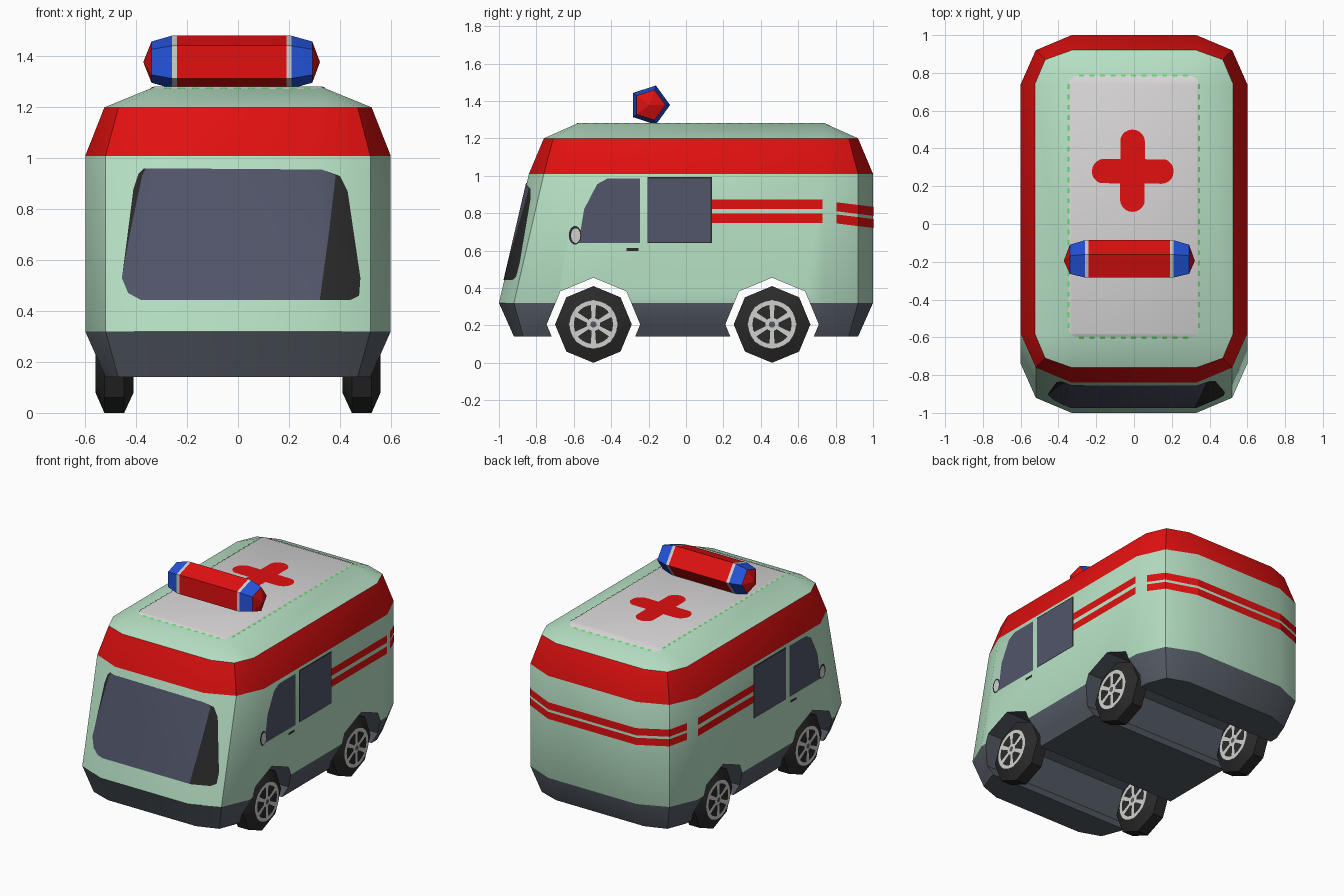
import bpy, bmesh, math
from mathutils import Vector

if "Cube" in bpy.data.objects:
    bpy.data.objects.remove(bpy.data.objects["Cube"])


def material(name, r, g, b):
    lin = [(c / 255 / 12.92) if c < 10 else ((c / 255 + 0.055) / 1.055) ** 2.4 for c in (r, g, b)]
    m = bpy.data.materials.new(name)
    m.diffuse_color = (*lin, 1)
    m.use_nodes = True
    m.node_tree.nodes["Principled BSDF"].inputs["Base Color"].default_value = m.diffuse_color
    return m


GREEN = material("mint_green", 182, 224, 196)
RED = material("red", 226, 16, 16)
GREY = material("slate_grey", 84, 91, 100)
GLASS = material("window_glass", 82, 86, 106)
DARK = material("rubber_black", 42, 42, 42)
SILVER = material("silver", 208, 208, 205)
PANEL = material("roof_white", 216, 214, 215)
BLUE = material("blue", 36, 84, 220)
LIME = material("bright_green", 100, 215, 110)


def make(name, bm, mats, angle=30):
    me = bpy.data.meshes.new(name)
    bm.to_mesh(me)
    bm.free()
    for m in mats:
        me.materials.append(m)
    ob = bpy.data.objects.new(name, me)
    bpy.context.collection.objects.link(ob)
    smooth(ob, angle)
    return ob


def smooth(ob, angle):
    bpy.ops.object.select_all(action='DESELECT')
    ob.select_set(True)
    bpy.context.view_layer.objects.active = ob
    if angle:
        bpy.ops.object.shade_smooth_by_angle(angle=math.radians(angle))


def skin(rings, slots=None):
    """Closed mesh through a list of equal point rings; slots = material per band."""
    bm = bmesh.new()
    vs = [[bm.verts.new(p) for p in ring] for ring in rings]
    n = len(rings[0])
    for k in range(len(vs) - 1):
        for i in range(n):
            j = (i + 1) % n
            f = bm.faces.new((vs[k][i], vs[k][j], vs[k + 1][j], vs[k + 1][i]))
            f.material_index = slots[k] if slots else 0
    for ring in (vs[0], vs[-1]):
        f = bm.faces.new(ring)
        f.material_index = slots[0 if ring is vs[0] else -1] if slots else 0
    bmesh.ops.remove_doubles(bm, verts=bm.verts, dist=0.0005)
    bmesh.ops.recalc_face_normals(bm, faces=bm.faces)
    return bm


def lathe(profile, n, cy, cz, slots=None):
    """Revolve (x, radius) points about an axis along x."""
    return skin([[(x, cy + max(r, 1e-5) * math.cos(math.tau * i / n),
                   cz + max(r, 1e-5) * math.sin(math.tau * i / n)) for i in range(n)]
                 for x, r in profile], slots)


# Body shell: rounded-corner rings, the upper ones leaning back at the front
def ring(z, hx, mx, my, length, shift):
    corner = [(hx, 0.74), (mx, my), (0.33, length)]
    back = corner + [(-x, y) for x, y in reversed(corner)]
    front = [(x, -y + shift) for x, y in reversed(back)]
    return [(x, y, z) for x, y in back + front]


SHELL = skin([ring(0.14, 0.52, 0.47, 0.87, 0.92, 0),
              ring(0.32, 0.60, 0.52, 0.92, 1.00, 0),
              ring(1.01, 0.60, 0.52, 0.92, 1.00, 0.16),
              ring(1.20, 0.525, 0.47, 0.87, 0.92, 0.16),
              ring(1.28, 0.33, 0.33, 0.74, 0.74, 0.16)])
AXLES = {"front": -0.495, "rear": 0.46}
AXLE_Z = 0.205

body = make("body", SHELL.copy(), [GREEN, RED, GREY], 0)
for y in AXLES.values():
    # Wheel arches run through the full width
    cutter = make("arch_cutter", lathe([(-0.8, 0.25), (0.8, 0.25)], 8, y, AXLE_Z), [], 0)
    cutter.hide_render = True
    mod = body.modifiers.new("arch", 'BOOLEAN')
    mod.operation, mod.solver, mod.object = 'DIFFERENCE', 'EXACT', cutter
    bpy.context.view_layer.objects.active = body
    bpy.ops.object.modifier_apply(modifier=mod.name)
    bpy.data.objects.remove(cutter)
for p in body.data.polygons:
    c, n = p.center, p.normal
    arch = abs(n.x) < 0.01 and any(math.hypot(c.y - y, c.z - AXLE_Z) < 0.25 for y in AXLES.values())
    p.material_index = 2 if c.z < 0.32 or arch else 1 if 1.01 < c.z < 1.20 and abs(n.z) < 0.7 else 0
smooth(body, 30)


def decal(name, mat, facing, outlines, lift=0.002, limit=0.3):
    """Thin skins cut out of the shell by convex outlines seen along one axis."""
    facing = Vector(facing)
    axis = max(range(3), key=lambda i: abs(facing[i]))
    u, v = [i for i in range(3) if i != axis]
    out = bmesh.new()
    for pts in outlines:
        bm = SHELL.copy()
        bm.normal_update()
        away = [f for f in bm.faces if f.normal.dot(facing) < limit]
        bmesh.ops.delete(bm, geom=away, context='FACES')
        pairs = list(zip(pts, pts[1:] + pts[:1]))
        turn = 1 if sum(a[0] * b[1] - b[0] * a[1] for a, b in pairs) > 0 else -1
        for a, b in pairs:
            co, no = Vector(), Vector()
            co[u], co[v] = a
            no[u], no[v] = (b[1] - a[1]) * turn, (a[0] - b[0]) * turn
            bmesh.ops.bisect_plane(bm, geom=bm.verts[:] + bm.edges[:] + bm.faces[:], dist=1e-6,
                                   plane_co=co, plane_no=no, clear_outer=True)
        bm.normal_update()
        for vert in bm.verts:
            vert.co += vert.normal * lift
        tmp = bpy.data.meshes.new("tmp")
        bm.to_mesh(tmp)
        bm.free()
        out.from_mesh(tmp)
        bpy.data.meshes.remove(tmp)
    return make(name, out, [mat])


def rect(u0, u1, v0, v1, r=0.0, n=5):
    if r == 0:
        return [(u0, v0), (u1, v0), (u1, v1), (u0, v1)]
    pts = []
    for k, (cu, cv) in enumerate([(u1 - r, v1 - r), (u0 + r, v1 - r), (u0 + r, v0 + r), (u1 - r, v0 + r)]):
        for i in range(n):
            a = math.pi / 2 * (k + i / n)
            pts.append((cu + r * math.cos(a), cv + r * math.sin(a)))
    return pts


def oval(cu, cv, ru, rv, n=14):
    return [(cu + ru * math.cos(math.tau * i / n), cv + rv * math.sin(math.tau * i / n)) for i in range(n)]


# Windscreen with dark ends
FRONT = (0, -1, 0)
decal("windscreen_surround", DARK, FRONT, [[
    (-0.37, 0.96), (0.33, 0.955), (0.40, 0.93), (0.43, 0.87), (0.48, 0.53), (0.475, 0.46),
    (0.44, 0.443), (-0.38, 0.443), (-0.43, 0.47), (-0.455, 0.53), (-0.41, 0.88), (-0.39, 0.94)]])
decal("windscreen", GLASS, FRONT, [[
    (-0.36, 0.96), (0.33, 0.955), (0.385, 0.93), (0.355, 0.70), (0.325, 0.443),
    (-0.38, 0.443), (-0.43, 0.47), (-0.455, 0.53), (-0.42, 0.72), (-0.375, 0.93)]], 0.004)

# Windows, mirrors, handles and stripes on both sides
for side, s in (("right", 1), ("left", -1)):
    d = (s, 0, 0)
    decal(side + "_front_window", GLASS, d, [[
        (-0.575, 0.64), (-0.545, 0.82), (-0.475, 0.955), (-0.42, 0.985), (-0.245, 0.985), (-0.245, 0.64)]])
    decal(side + "_rear_window_frame", DARK, d, [rect(-0.206, 0.14, 0.64, 0.993)])
    decal(side + "_rear_window", GLASS, d, [rect(-0.203, 0.13, 0.645, 0.985)], 0.004)
    decal(side + "_mirror_rim", DARK, d, [oval(-0.593, 0.682, 0.034, 0.05)], 0.004)
    decal(side + "_mirror", SILVER, d, [oval(-0.590, 0.680, 0.025, 0.04)], 0.006)
    decal(side + "_door_handle", DARK, d, [rect(-0.318, -0.255, 0.597, 0.613)])
    decal(side + "_stripes", RED, d, [rect(0.14, 0.73, 0.823, 0.872), rect(0.14, 0.73, 0.748, 0.797)])
    decal(side + "_corner_stripes", RED, d, [
        [(0.805, z), (1.1, z - 0.037), (1.1, z + 0.011), (0.805, z + 0.048)] for z in (0.81, 0.745)], 0.002, 0.1)
decal("back_stripes", RED, (0, 1, 0), [rect(-0.33, 0.33, z, z + 0.048) for z in (0.785, 0.72)], 0.002, 0.95)

# Roof panel with dashed border and cross
UP = (0, 0, 1)
decal("roof_panel", PANEL, UP, [rect(-0.345, 0.342, -0.6, 0.785, 0.05)])
dashes = [rect(x - 0.006, x + 0.006, y, y + 0.026)
          for x in (-0.345, 0.342) for y in [-0.55 + 0.055 * i for i in range(24)]]
dashes += [rect(x, x + 0.026, y - 0.006, y + 0.006)
           for y in (-0.6, 0.785) for x in [-0.29 + 0.055 * i for i in range(11)]]
decal("roof_panel_dashes", LIME, UP, dashes, 0.004)
decal("roof_cross", RED, UP, [rect(-0.074, 0.058, 0.064, 0.50, 0.065),
                              rect(-0.223, 0.210, 0.213, 0.345, 0.065)], 0.004)

# Light bar
make("light_bar", lathe(
    [(-0.372, 0), (-0.34, 0.085), (-0.26, 0.109), (-0.24, 0.11), (0.19, 0.11),
     (0.21, 0.109), (0.292, 0.085), (0.322, 0)], 5, -0.195, 1.378,
    [0, 1, 2, 0, 2, 1, 0]), [RED, BLUE, SILVER], 20)


# Wheels: octagonal tyres with a spoked rim plate on both faces
def plate(bm, pts, x, facing, slot=0):
    f = bm.faces.new([bm.verts.new((x, *p)) for p in pts])
    f.normal_update()
    f.material_index = slot
    if f.normal.x * facing < 0:
        f.normal_flip()


def polar(y, r, a):
    return (y + r * math.cos(a), AXLE_Z + r * math.sin(a))


for end, y in AXLES.items():
    for side, s in (("right", 1), ("left", -1)):
        make(f"{end}_{side}_tyre", lathe(
            [(s * x, r) for x, r in [(0.41, 0), (0.41, 0.125), (0.447, 0.205),
                                     (0.525, 0.205), (0.56, 0.125), (0.56, 0)]], 8, y, AXLE_Z), [DARK], 20)
        bm = bmesh.new()
        for x, facing in ((0.564 * s, s), (0.406 * s, -s)):
            for i in range(24):
                a, b = math.tau * i / 24, math.tau * (i + 1) / 24
                plate(bm, [polar(y, 0.105, a), polar(y, 0.13, a), polar(y, 0.13, b), polar(y, 0.105, b)], x, facing)
            for i in range(6):
                a = math.tau * i / 6 + math.pi / 6
                plate(bm, [polar(y, 0.03, a - 0.3), polar(y, 0.107, a - 0.13),
                           polar(y, 0.107, a + 0.13), polar(y, 0.03, a + 0.3)], x, facing)
            plate(bm, oval(y, AXLE_Z, 0.036, 0.036), x + 0.001 * facing, facing)
            plate(bm, oval(y, AXLE_Z, 0.017, 0.017), x + 0.003 * facing, facing, 1)
        make(f"{end}_{side}_rim", bm, [SILVER, GREY], 0)
